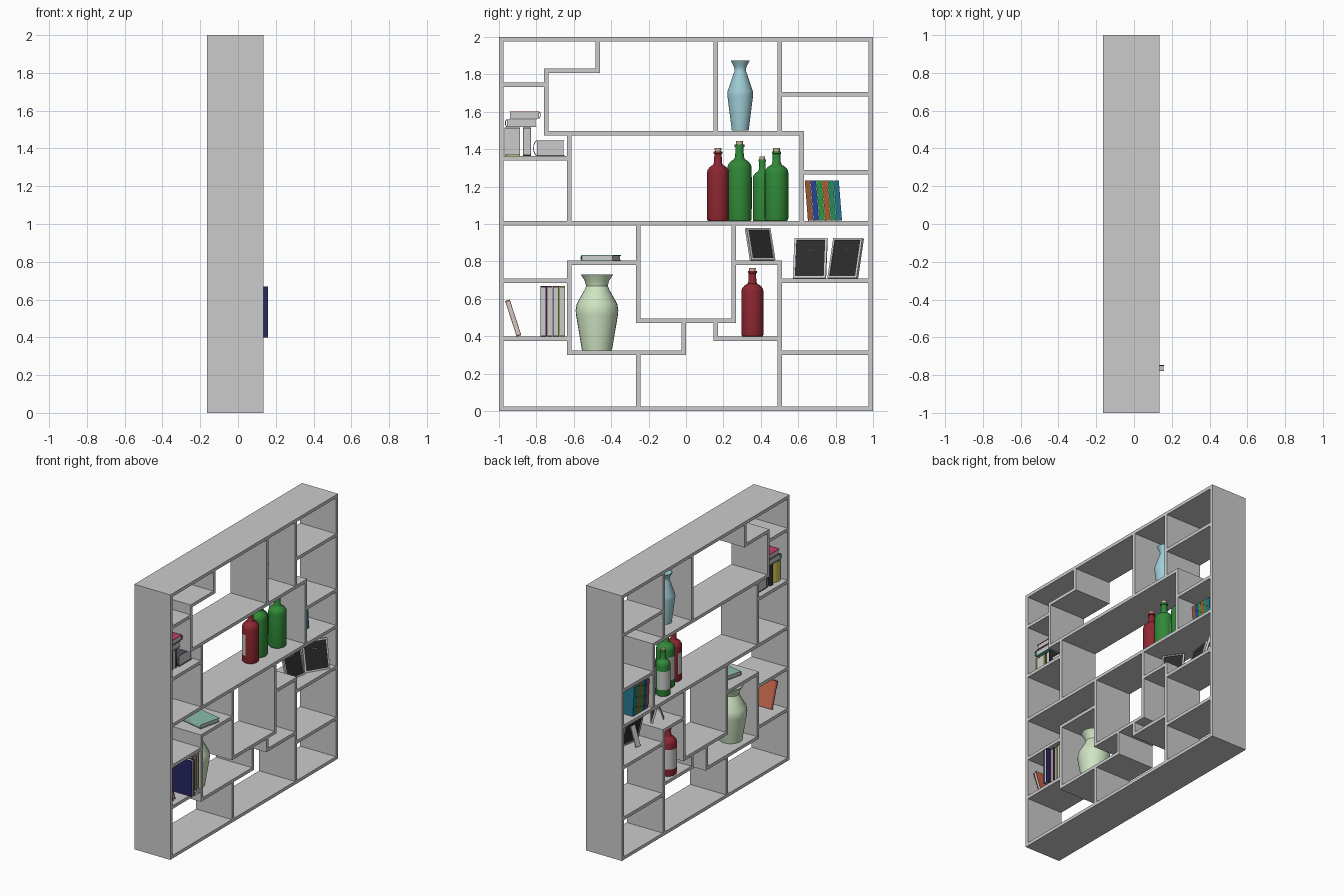
import bpy, bmesh
from math import sin, cos, pi, radians
from mathutils import Matrix, Vector

if "Cube" in bpy.data.objects:
    bpy.data.objects.remove(bpy.data.objects["Cube"])

T = 0.024            # board thickness
H = T / 2
X0, X1 = -0.165, 0.135

mats = {}
def mat(rgb):
    if rgb not in mats:
        m = bpy.data.materials.new("colour_%d" % len(mats))
        m.diffuse_color = (*rgb, 1)
        m.use_nodes = True
        m.node_tree.nodes["Principled BSDF"].inputs["Base Color"].default_value = m.diffuse_color
        mats[rgb] = m
    return mats[rgb]

def finish(name, bm, colours=(), M=Matrix(), smooth=False):
    bmesh.ops.recalc_face_normals(bm, faces=bm.faces)
    me = bpy.data.meshes.new(name)
    bm.to_mesh(me)
    bm.free()
    for c in colours:
        me.materials.append(mat(c))
    ob = bpy.data.objects.new(name, me)
    ob.matrix_world = M
    bpy.context.collection.objects.link(ob)
    if smooth:
        bpy.ops.object.select_all(action='DESELECT')
        ob.select_set(True)
        bpy.context.view_layer.objects.active = ob
        bpy.ops.object.shade_smooth_by_angle(angle=radians(30))
    return ob

def add_box(bm, lo, hi, idx=0, M=Matrix()):
    lo, hi = Vector(lo), Vector(hi)
    S = Matrix.Diagonal((*(hi - lo), 1))
    vs = bmesh.ops.create_cube(bm, size=1, matrix=M @ Matrix.Translation((lo + hi) / 2) @ S)['verts']
    for f in {f for v in vs for f in v.link_faces}:
        f.material_index = idx

def board(name, y0, y1, z0, z1):
    bm = bmesh.new()
    add_box(bm, (X0, y0, z0), (X1, y1, z1))
    finish(name, bm)

# Outer frame
board("frame_bottom", -1, 1, 0, T)
board("frame_top", -1, 1, 2 - T, 2)
board("frame_left", -1, -1 + T, T, 2 - T)
board("frame_right", 1 - T, 1, T, 2 - T)

# Shelves: z centre, y from, y to
E = 1 - T
for i, (z, a, b) in enumerate([
        (1.82, -.758, -.461), (1.745, -E, -.758), (1.486, -.758, .632), (1.695, .512, E),
        (1.277, .632, E), (1.352, -E, -.635), (1.004, -E, E), (.792, -.635, -.266),
        (.696, -E, -.635), (.386, -E, -.635), (.311, -.635, 0), (.484, -.266, .266),
        (.792, .266, .512), (.386, .146, .488), (.696, .512, E), (.311, .512, E)]):
    board("shelf_%d" % i, a, b, z - H, z + H)

# Dividers: y centre, z from, z to
for i, (y, a, b) in enumerate([
        (-.473, 1.832, 2 - T), (-.746, 1.498, 1.808), (.158, 1.498, 2 - T), (.5, 1.498, 2 - T),
        (.62, 1.016, 1.474), (-.623, 1.016, 1.474), (-.254, .496, .992), (-.623, .323, .78),
        (-.012, .323, .472), (.254, .496, .992), (.5, T, .78), (.158, .398, .472),
        (-.254, T, .299)]):
    board("divider_%d" % i, y - H, y + H, a, b)

def lathe(bm, prof, n=28, a0=0.0, a1=2 * pi, idx=0):
    full = a1 - a0 > 6.28
    cols = n if full else n + 1
    rings = []
    for r, z in prof:
        if r == 0:
            rings.append([bm.verts.new((0, 0, z))] * cols)
        else:
            rings.append([bm.verts.new((r * cos(a0 + (a1 - a0) * k / n),
                                        r * sin(a0 + (a1 - a0) * k / n), z)) for k in range(cols)])
    for p, q in zip(rings, rings[1:]):
        for k in range(n):
            j = (k + 1) % cols
            quad = list(dict.fromkeys((p[k], p[j], q[j], q[k])))
            bm.faces.new(quad).material_index = idx

def vase(name, loc, outer, colour):
    inner = [(r - .006, z) for r, z in reversed(outer[1:])]
    bm = bmesh.new()
    lathe(bm, [(0, 0)] + outer + inner + [(outer[0][0] - .006, .01), (0, .01)])
    finish(name, bm, [colour], Matrix.Translation(loc), True)

# Vases
vase("blue_vase", (-.03, .29, 1.499), [(.045, 0), (.069, .19), (.068, .21), (.032, .315),
     (.03, .33), (.035, .345), (.05, .374)], (.35, .62, .68))
vase("green_vase", (-.04, -.476, .324), [(.08, 0), (.112, .19), (.114, .215), (.108, .25),
     (.066, .325), (.058, .345), (.064, .37), (.087, .407)], (.62, .78, .54))

GREEN, RED = (.03, .25, .04), (.27, .02, .03)
def bottle(name, loc, r, h, colour, face):
    bm = bmesh.new()
    lathe(bm, [(0, 0), (r * .88, 0), (r * .97, h * .015), (r, h * .04), (r, h * .66), (r * .95, h * .70),
               (r * .75, h * .74), (r * .45, h * .77), (r * .36, h * .80), (r * .33, h * .92),
               (r * .4, h * .925), (r * .4, h * .955), (0, h * .955)])
    lathe(bm, [(r * .28, h * .95), (r * .31, h), (0, h)], 16, idx=1)
    a = radians(face)
    lathe(bm, [(r * 1.015, h * .15), (r * 1.015, h * .55)], 14, a - 1, a + 1, idx=2)
    finish(name, bm, [colour, (.6, .5, .35), (.8, .8, .8)], Matrix.Translation(loc), True)

# Bottles
bottle("red_bottle", (-.015, .171, 1.016), .059, .39, RED, 213)
bottle("large_green_bottle", (-.03, .286, 1.016), .065, .429, GREEN, 150)
bottle("small_green_bottle", (-.095, .408, 1.016), .051, .345, GREEN, 130)
bottle("right_green_bottle", (-.01, .484, 1.016), .063, .39, GREEN, 150)
bottle("lower_red_bottle", (-.1, .355, .398), .059, .367, RED, 160)

def book(name, M, d, t, h, colour):
    """Spine at -x, pages open to +x, thickness in y, height in z."""
    c = min(.004, t * .15)
    bulge = t * .25
    def arc(half, depth):
        return [(-d / 2 + bulge - depth * sin(pi * k / 8), half * cos(pi * k / 8)) for k in range(9)]
    outer = [(d / 2, t / 2)] + arc(t / 2, bulge) + [(d / 2, -t / 2)]
    inner = [(d / 2, t / 2 - c)] + arc(t / 2 - c, bulge - c) + [(d / 2, c - t / 2)]
    bm = bmesh.new()
    f = bm.faces.new([bm.verts.new((x, y, 0)) for x, y in outer + inner[::-1]])
    g = bmesh.ops.extrude_face_region(bm, geom=[f])['geom']
    bmesh.ops.translate(bm, vec=(0, 0, h), verts=[v for v in g if isinstance(v, bmesh.types.BMVert)])
    add_box(bm, (-d / 2 + bulge, c - t / 2, .004), (d / 2 - .005, t / 2 - c, h - .004), 1)
    finish(name, bm, [colour, (.72, .72, .70)], M)

tr = Matrix.Translation
def rot(deg, axis):
    return Matrix.Rotation(radians(deg), 4, axis)
LIE = Matrix(((0, 0, 1, 0), (1, 0, 0, 0), (0, 1, 0, 0), (0, 0, 0, 1)))

# Upper left books: two standing, one lying, two stacked on top
TEAL = (.12, .45, .43)
book("yellow_book", tr((-.03, -.929, 1.364)), .19, .083, .152, (.6, .55, .08))
book("black_book", tr((-.03, -.85, 1.364)), .19, .043, .152, (.03, .03, .03))
book("thick_lying_book", tr((-.12, -.733, 1.406)) @ LIE, .168, .083, .19, (.08, .08, .1))
book("teal_stacked_book", tr((-.12, -.884, 1.539)) @ LIE, .167, .042, .2, TEAL)
book("red_stacked_book", tr((.08, -.861, 1.583)) @ rot(180, 'Z') @ LIE, .168, .038, .2, (.55, .05, .15))

# Lower left books
for i, (col, x) in enumerate([((.02, .02, .13), .062), ((.25, .04, .08), .03),
                              ((.08, .08, .1), .025), ((.35, .33, .06), .03)]):
    book("tall_book_%d" % i, tr((x, -.763 + .0335 * i, .398)), .196, .032, .27, col)
book("leaning_book", tr((0, -.893, .402)) @ rot(18, 'X'), .19, .026, .2, (.55, .13, .07))
book("flat_book", tr((.01, -.456, .819)) @ rot(-13, 'Z') @ tr((-.09, 0, 0)) @ rot(180, 'X')
     @ rot(0, 'Z') @ tr((.18, 0, 0)) @ rot(180, 'Z') @ LIE, .18, .03, .18, (.25, .5, .42))

# Upright coloured row on the right
for i, col in enumerate([(.3, .1, .04), (.02, .06, .3), (.03, .3, .06), (.4, .1, .03), (.02, .25, .1), (.02, .17, .25)]):
    bm = bmesh.new()
    add_box(bm, (-.14, 0, 0), (.01, .0295, .215))
    finish("row_book_%d" % i, bm, [col], tr((0, .652 + .0305 * i, 1.017)) @ rot(4.5, 'X'))

def photo_frame(name, loc, w, h, turn):
    bm = bmesh.new()
    L = rot(-15, 'Y')
    b = .011
    for s in (-1, 1):
        ys = sorted((s * w / 2, s * (w / 2 - b)))
        add_box(bm, (-.008, ys[0], 0), (.008, ys[1], h), 0, L)
    for z in (0, h - b):
        add_box(bm, (-.008, b - w / 2, z), (.008, w / 2 - b, z + b), 0, L)
    add_box(bm, (-.004, b - w / 2, b), (.004, w / 2 - b, h - b), 1, L)
    # rear prop leg
    S = tr((-.038, 0, h * .7)) @ rot(20, 'Y')
    add_box(bm, (-.004, -.022, -h * .73), (.004, .022, 0), 0, S)
    finish(name, bm, [(.55, .55, .55), (.025, .025, .025)], tr(loc) @ rot(turn, 'Z'))

# Photo frames
photo_frame("left_photo_frame", (.0, .41, .806), .158, .176, 36)
photo_frame("middle_photo_frame", (.02, .66, .71), .178, .22, -9)
photo_frame("right_photo_frame", (.075, .865 - .017, .71), .186, .22, -33)
for o in bpy.data.objects:
    if o.name == "right_photo_frame":
        o.location.y = .858
        o.location.y -= .02
